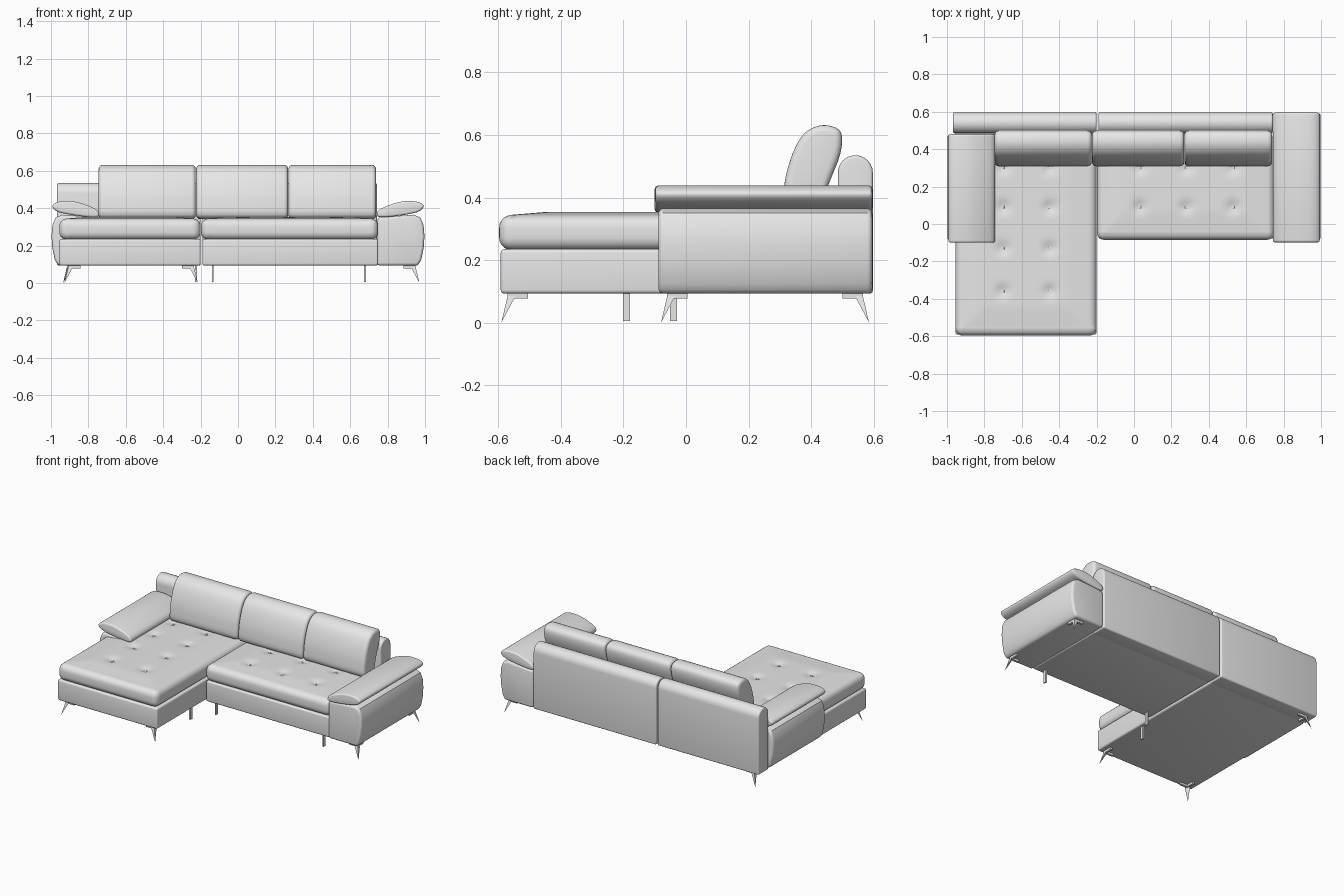
import bpy, bmesh, math
from mathutils import Vector

cube = bpy.data.objects.get("Cube")
if cube:
    bpy.data.objects.remove(cube)

grey = bpy.data.materials.new("soft_grey")
grey.use_nodes = True
grey.diffuse_color = (0.8, 0.8, 0.8, 1)
grey.node_tree.nodes["Principled BSDF"].inputs["Base Color"].default_value = (0.8, 0.8, 0.8, 1)
parts = []


def finish(name, bm):
    bmesh.ops.recalc_face_normals(bm, faces=bm.faces)
    mesh = bpy.data.meshes.new(name)
    bm.to_mesh(mesh)
    bm.free()
    mesh.materials.append(grey)
    obj = bpy.data.objects.new(name, mesh)
    bpy.context.collection.objects.link(obj)
    parts.append(obj)


def round_edges(bm, radius, segments=4):
    bmesh.ops.recalc_face_normals(bm, faces=bm.faces)
    sharp = [e for e in bm.edges if e.calc_face_angle(0) > math.radians(46)]
    bmesh.ops.bevel(bm, geom=sharp, offset=radius, segments=segments,
                    profile=0.5, affect='EDGES', clamp_overlap=True)


def box_mesh(lo, hi):
    bm = bmesh.new()
    bmesh.ops.create_cube(bm, size=1)
    lo, hi = Vector(lo), Vector(hi)
    for v in bm.verts:
        v.co = Vector([lo[i] + (v.co[i] + 0.5) * (hi[i] - lo[i]) for i in range(3)])
    return bm


def box(name, lo, hi, radius=0.0):
    bm = box_mesh(lo, hi)
    if radius:
        round_edges(bm, radius)
    finish(name, bm)


def extrude(name, profile, axis, start, end, radius):
    """Sweep a closed (u, z) profile along x or y, rounding the sharp edges."""
    bm = bmesh.new()
    place = (lambda t, u, z: (t, u, z)) if axis == 'x' else (lambda t, u, z: (u, t, z))
    a, b = [[bm.verts.new(place(t, u, z)) for u, z in profile] for t in (start, end)]
    bm.faces.new(a)
    bm.faces.new(b[::-1])
    for i in range(len(a)):
        j = (i + 1) % len(a)
        bm.faces.new((a[i], b[i], b[j], a[j]))
    round_edges(bm, radius)
    finish(name, bm)


def smooth_loop(points, steps=4):
    """Closed spline through a few control points."""
    pts, out = [Vector(p) for p in points], []
    n = len(pts)
    for i in range(n):
        p, q, r, s = (pts[(i + k) % n] for k in (-1, 0, 1, 2))
        for k in range(steps):
            t = k / steps
            out.append(0.5 * (2 * q + (r - p) * t + (2 * p - 5 * q + 4 * r - s) * t ** 2
                              + (3 * q - p - 3 * r + s) * t ** 3))
    return [tuple(v) for v in out]


def tufted_seat(name, lo, hi, tufts, step=0.02):
    """Rounded seat cushion with a slight crown and buttoned dents."""
    bm = box_mesh(lo, hi)
    round_edges(bm, 0.04, 5)
    for axis in (0, 1):
        normal = Vector((axis == 0, axis == 1, 0))
        for k in range(1, int((hi[axis] - lo[axis]) / step)):
            bmesh.ops.bisect_plane(bm, geom=bm.verts[:] + bm.edges[:] + bm.faces[:],
                                   plane_co=normal * (lo[axis] + k * step), plane_no=normal)
    for v in bm.verts:
        if v.co.z > hi[2] - 0.012:
            edge = min(v.co.x - lo[0], hi[0] - v.co.x, v.co.y - lo[1], hi[1] - v.co.y)
            v.co.z += 0.01 * min(1, max(0, edge - 0.03) / 0.12)
            for x, y in tufts:
                d = math.hypot(v.co.x - x, v.co.y - y)
                v.co.z -= 0.016 * math.exp(-(d / 0.03) ** 2)
    finish(name, bm)


# Base frames and seat cushions
box("chaise_base", (-0.955, -0.592, 0.093), (-0.2, 0.5, 0.235), 0.012)
box("sofa_base", (-0.19, -0.078, 0.093), (0.75, 0.5, 0.235), 0.012)
chaise_tufts = [(x, y) for x in (-0.7, -0.45) for y in (0.3, 0.09, -0.13, -0.36)]
sofa_tufts = [(x, y) for x in (0.03, 0.28, 0.53) for y in (0.3, 0.09)]
tufted_seat("chaise_seat", (-0.955, -0.597, 0.232), (-0.2, 0.48, 0.344), chaise_tufts)
tufted_seat("sofa_seat", (-0.198, -0.085, 0.232), (0.75, 0.48, 0.344), sofa_tufts)
for x, y in chaise_tufts + sofa_tufts:
    box("tuft_button", (x - 0.007, y - 0.007, 0.335), (x + 0.007, y + 0.007, 0.343), 0.002)

# Backrest panels with a rounded top
back_profile = [(0.485, 0.093), (0.597, 0.093)] + [
    (0.541 + 0.056 * math.cos(a * math.pi / 12), 0.479 + 0.056 * math.sin(a * math.pi / 12))
    for a in range(13)]
extrude("right_backrest", back_profile, 'x', -0.968, -0.2, 0.01)
extrude("left_backrest", back_profile, 'x', -0.19, 0.742, 0.01)

# Loose back cushions
cushion_profile = smooth_loop([(0.32, 0.352), (0.313, 0.43), (0.333, 0.52), (0.368, 0.593),
                               (0.41, 0.625), (0.455, 0.63), (0.495, 0.608), (0.493, 0.54),
                               (0.455, 0.44), (0.425, 0.352)])
for side, x0, x1 in (("right", -0.745, -0.226), ("middle", -0.224, 0.268), ("left", 0.27, 0.738)):
    extrude(side + "_back_cushion", cushion_profile, 'x', x0, x1, 0.022)

# Arms with sloped soft pads
arm_profile = [(0.745, 0.093), (0.962, 0.093), (0.98, 0.125), (0.993, 0.19), (0.997, 0.25),
               (0.992, 0.31), (0.975, 0.35), (0.94, 0.365), (0.745, 0.35)]
pad_profile = smooth_loop([(0.743, 0.366), (0.757, 0.392), (0.81, 0.417), (0.88, 0.436),
                           (0.95, 0.436), (0.988, 0.42), (0.988, 0.4), (0.955, 0.378),
                           (0.86, 0.36), (0.765, 0.352)])
for side, s, y0, y1 in (("left", 1, -0.088, 0.595), ("right", -1, -0.09, 0.48)):
    extrude(side + "_arm", [(s * u, z) for u, z in arm_profile], 'y', y0, y1, 0.016)
    extrude(side + "_arm_pad", [(s * u, z) for u, z in pad_profile], 'y', y0 - 0.01, y1, 0.02)


# Splayed corner legs: a leaning spike under two short mounting arms
def corner_leg(name, x, y, sx, sy):
    bm = bmesh.new()
    foot = bm.verts.new((x, y, 0))
    top = [bm.verts.new((x - sx * a, y - sy * b, 0.094))
           for a, b in ((0.022, 0.022), (0.05, 0.022), (0.022, 0.05))]
    bm.faces.new(top)
    for i in range(3):
        bm.faces.new((foot, top[i], top[(i + 1) % 3]))
    finish(name, bm)
    for dx, dy in ((0.085, 0.035), (0.035, 0.085)):
        xs = sorted((x - sx * 0.02, x - sx * dx))
        ys = sorted((y - sy * 0.02, y - sy * dy))
        box(name + "_mount", (xs[0], ys[0], 0.078), (xs[1], ys[1], 0.094))


corner_leg("chaise_front_right_leg", -0.928, -0.59, -1, -1)
corner_leg("chaise_front_left_leg", -0.215, -0.59, 1, -1)
corner_leg("back_right_leg", -0.935, 0.585, -1, 1)
corner_leg("back_left_leg", 0.97, 0.585, 1, 1)
corner_leg("front_left_leg", 0.97, -0.08, 1, -1)

# Straight inner support legs
for x, y in ((-0.225, -0.19), (-0.135, -0.04), (0.68, -0.04)):
    box("support_leg", (x - 0.005, y - 0.011, 0.005), (x + 0.005, y + 0.011, 0.095))

# Smooth shading with crisp edges
bpy.ops.object.select_all(action='DESELECT')
for obj in parts:
    obj.select_set(True)
bpy.context.view_layer.objects.active = parts[0]
bpy.ops.object.shade_smooth_by_angle(angle=math.radians(40))
